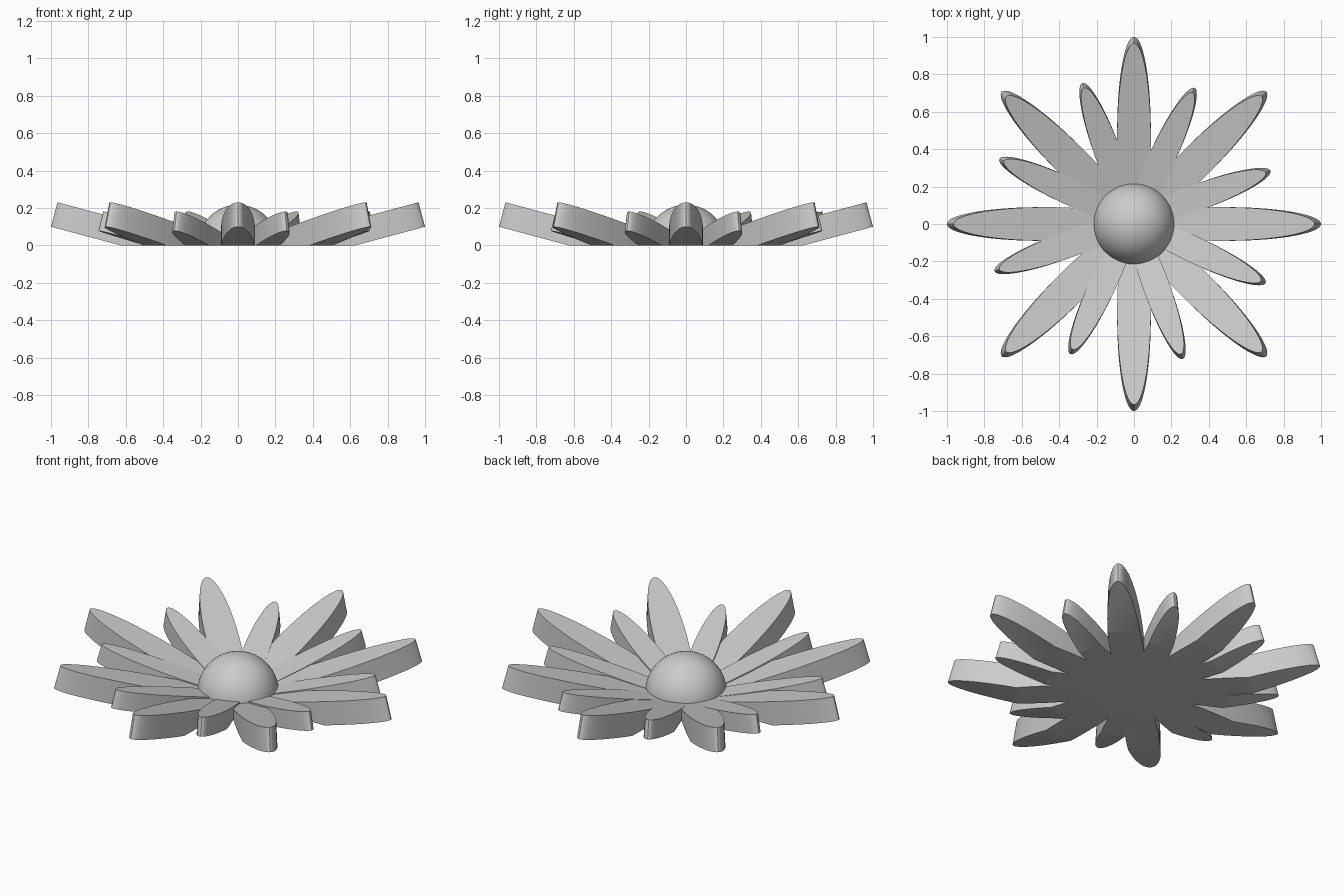
import bpy
import bmesh
from math import radians, cos, tan
from mathutils import Matrix, Vector

cube = bpy.data.objects.get("Cube")
if cube:
    bpy.data.objects.remove(cube, do_unlink=True)

grey = bpy.data.materials.new("soft_grey")
grey.use_nodes = True
grey.diffuse_color = (0.6, 0.6, 0.6, 1)
grey.node_tree.nodes["Principled BSDF"].inputs["Base Color"].default_value = (0.6, 0.6, 0.6, 1)

TILT = radians(15)


def finish(bm, name):
    """Trim everything below the ground plane, cap it and make the object."""
    geom = bm.verts[:] + bm.edges[:] + bm.faces[:]
    cut = bmesh.ops.bisect_plane(bm, geom=geom, plane_co=(0, 0, 0),
                                 plane_no=(0, 0, -1), clear_outer=True)
    rim = [e for e in cut["geom_cut"] if isinstance(e, bmesh.types.BMEdge)]
    bmesh.ops.contextual_create(bm, geom=rim)
    bmesh.ops.recalc_face_normals(bm, faces=bm.faces)
    mesh = bpy.data.meshes.new(name)
    bm.to_mesh(mesh)
    bm.free()
    mesh.materials.append(grey)
    obj = bpy.data.objects.new(name, mesh)
    bpy.context.collection.objects.link(obj)
    bpy.ops.object.select_all(action="DESELECT")
    obj.select_set(True)
    bpy.context.view_layer.objects.active = obj
    bpy.ops.object.shade_smooth_by_angle(angle=radians(30))


def petal(name, angle, size, offset):
    """Thick elliptical slab, tilted upwards and turned about the centre."""
    half = 0.5 / cos(TILT)
    bm = bmesh.new()
    bmesh.ops.create_circle(bm, cap_ends=True, segments=64, radius=1,
                            matrix=Matrix.Diagonal((half, 0.09, 1, 1)))
    ext = bmesh.ops.extrude_face_region(bm, geom=bm.faces[:])
    top = [v for v in ext["geom"] if isinstance(v, bmesh.types.BMVert)]
    bmesh.ops.translate(bm, verts=top, vec=(0, 0, 0.135))
    place = (Matrix.Translation(offset)
             @ Matrix.Rotation(angle, 4, "Z")
             @ Matrix.Scale(size, 4)
             @ Matrix.Translation((0, 0, 0.1 - tan(TILT)))
             @ Matrix.Rotation(-TILT, 4, "Y")
             @ Matrix.Translation((half, 0, 0)))
    bmesh.ops.transform(bm, matrix=place, verts=bm.verts)
    finish(bm, name)


# Alternating rings of large and small petals
for i in range(8):
    petal(f"large_petal_{i + 1}", radians(45 * i), 1.0, Vector((0, 0, 0)))
    petal(f"small_petal_{i + 1}", radians(20 + 45 * i), 0.785, Vector((-0.008, 0.016, 0)))

# Domed flower centre
dome = bmesh.new()
bmesh.ops.create_uvsphere(dome, u_segments=64, v_segments=32, radius=0.217)
finish(dome, "flower_centre")
